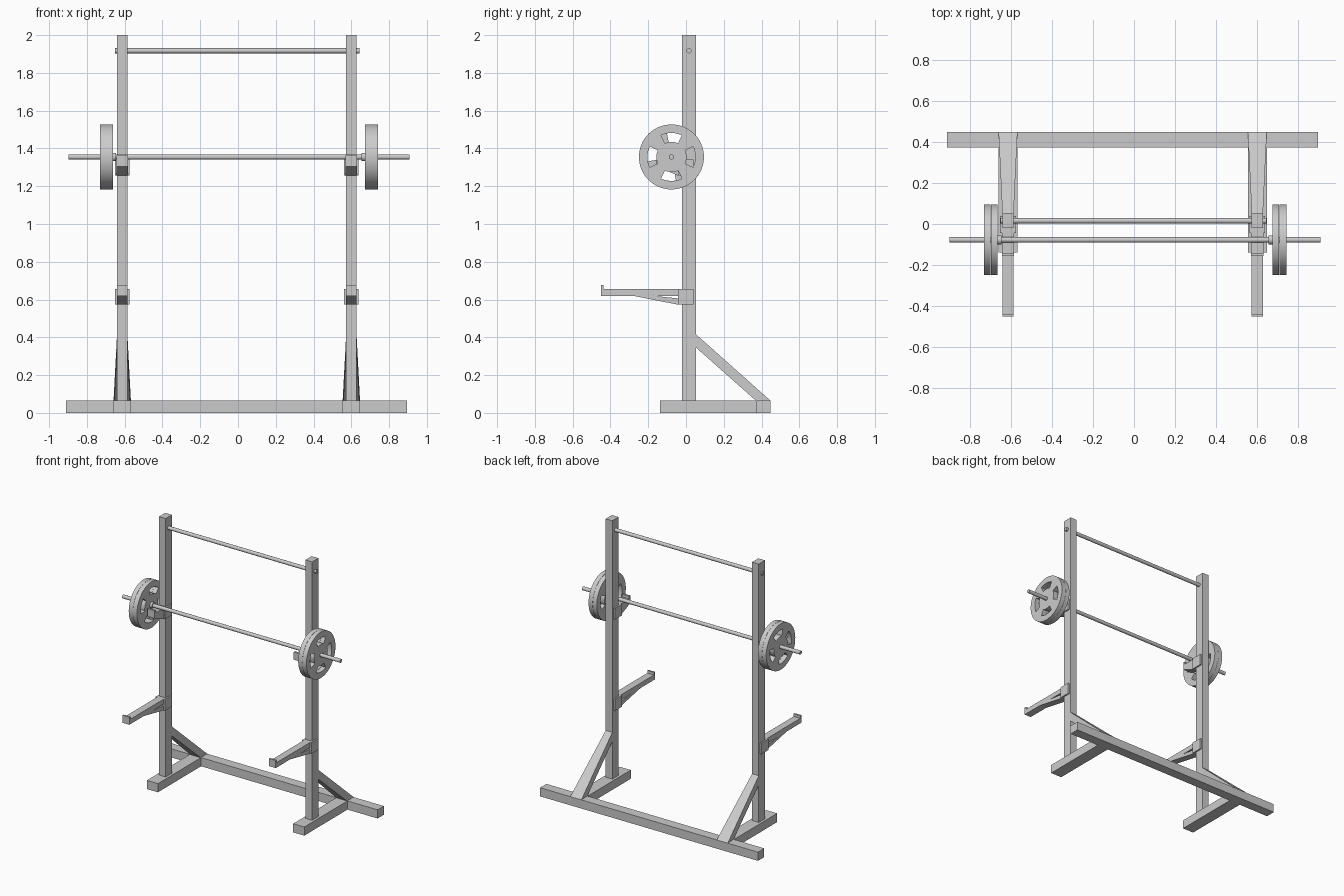
import bpy, bmesh
from math import sin, cos, pi, radians

if "Cube" in bpy.data.objects:
    bpy.data.objects.remove(bpy.data.objects["Cube"])


def finish(name, bm, smooth=False):
    bmesh.ops.recalc_face_normals(bm, faces=bm.faces[:])
    me = bpy.data.meshes.new(name)
    bm.to_mesh(me)
    bm.free()
    ob = bpy.data.objects.new(name, me)
    bpy.context.collection.objects.link(ob)
    if smooth:
        bpy.context.view_layer.objects.active = ob
        ob.select_set(True)
        bpy.ops.object.shade_smooth_by_angle(angle=radians(30))
        ob.select_set(False)
    return ob


def prism(name, profile, x, width):
    """Extrude a (y, z) profile along x; width may depend on y."""
    w = width if callable(width) else (lambda y: width)
    bm = bmesh.new()
    a = [bm.verts.new((x - w(y) / 2, y, z)) for y, z in profile]
    b = [bm.verts.new((x + w(y) / 2, y, z)) for y, z in profile]
    bm.faces.new(a)
    bm.faces.new(b[::-1])
    n = len(a)
    for i in range(n):
        j = (i + 1) % n
        bm.faces.new((a[i], a[j], b[j], b[i]))
    return finish(name, bm)


def box(name, x, width, y0, y1, z0, z1):
    return prism(name, [(y0, z0), (y1, z0), (y1, z1), (y0, z1)], x, width)


def rod(name, x0, x1, y, z, r, n=24):
    pts = [(y + r * cos(2 * pi * i / n), z + r * sin(2 * pi * i / n)) for i in range(n)]
    ob = prism(name, pts, (x0 + x1) / 2, x1 - x0)
    bpy.context.view_layer.objects.active = ob
    ob.select_set(True)
    bpy.ops.object.shade_smooth_by_angle(angle=radians(30))
    ob.select_set(False)
    return ob


def plate(name, x0, x1, y, z, turn):
    """Disc with four curved slots around the hub."""
    n, radii = 56, (0.012, 0.08, 0.127, 0.172)
    bm = bmesh.new()
    rings = [[bm.verts.new((x0, y + r * cos(2 * pi * i / n + turn),
                            z + r * sin(2 * pi * i / n + turn)))
              for i in range(n)] for r in radii]
    for k in range(3):
        for i in range(n):
            if k == 1 and (i + 4) % 14 < 8:
                continue
            j = (i + 1) % n
            bm.faces.new((rings[k][i], rings[k][j], rings[k + 1][j], rings[k + 1][i]))
    ext = bmesh.ops.extrude_face_region(bm, geom=bm.faces[:])
    bmesh.ops.translate(bm, vec=(x1 - x0, 0, 0),
                        verts=[v for v in ext['geom'] if isinstance(v, bmesh.types.BMVert)])
    return finish(name, bm, True)


BAR_Y, BAR_Z = -0.077, 1.355

# Rear floor beam
box("rear_floor_beam", -0.007, 1.805, 0.373, 0.447, 0, 0.065)

for side, x in (("left", -0.613), ("right", 0.6)):
    # Foot, upright and tapered diagonal brace
    box(side + "_foot", x, 0.092, -0.138, 0.373, 0, 0.065)
    box(side + "_upright", x, 0.055, -0.02, 0.054, 0.065, 2.0)
    prism(side + "_brace", [(0.054, 0.415), (0.447, 0.065), (0.37, 0.065), (0.054, 0.345)],
          x, lambda y: 0.055 + 0.037 * (y - 0.054) / 0.393)

    # Safety arm: bracket, arm with end lip, sloping strut
    box(side + "_safety_bracket", x, 0.077, -0.043, 0.04, 0.573, 0.657)
    prism(side + "_safety_arm", [(-0.043, 0.657), (-0.438, 0.657), (-0.438, 0.677),
                                 (-0.45, 0.677), (-0.45, 0.62), (-0.043, 0.62)], x, 0.055)
    prism(side + "_safety_strut", [(-0.28, 0.62), (-0.17, 0.62), (-0.043, 0.606),
                                   (-0.043, 0.573)], x, 0.055)

    # Bar hook: bracket and short cradle
    box(side + "_hook_bracket", x, 0.077, -0.043, 0.04, 1.257, 1.341)
    prism(side + "_bar_hook", [(-0.043, 1.341), (-0.14, 1.341), (-0.14, 1.362),
                               (-0.155, 1.362), (-0.155, 1.304), (-0.043, 1.257)], x, 0.06)

# Pull-up bar
rod("pull_up_bar", -0.65, 0.644, 0.016, 1.917, 0.0135)

# Barbell with collars and two plates per side
rod("barbell", -0.897, 0.907, BAR_Y, BAR_Z, 0.0135)
for side, s, turn in (("left", -1, -0.26), ("right", 1, 0)):
    def span(a, b):
        return sorted((0.005 + s * a, 0.005 + s * b))
    rod(side + "_bar_collar", *span(0.65, 0.668), BAR_Y, BAR_Z, 0.022)
    plate(side + "_inner_plate", *span(0.668, 0.7015), BAR_Y, BAR_Z, turn)
    plate(side + "_outer_plate", *span(0.7025, 0.736), BAR_Y, BAR_Z, turn)
